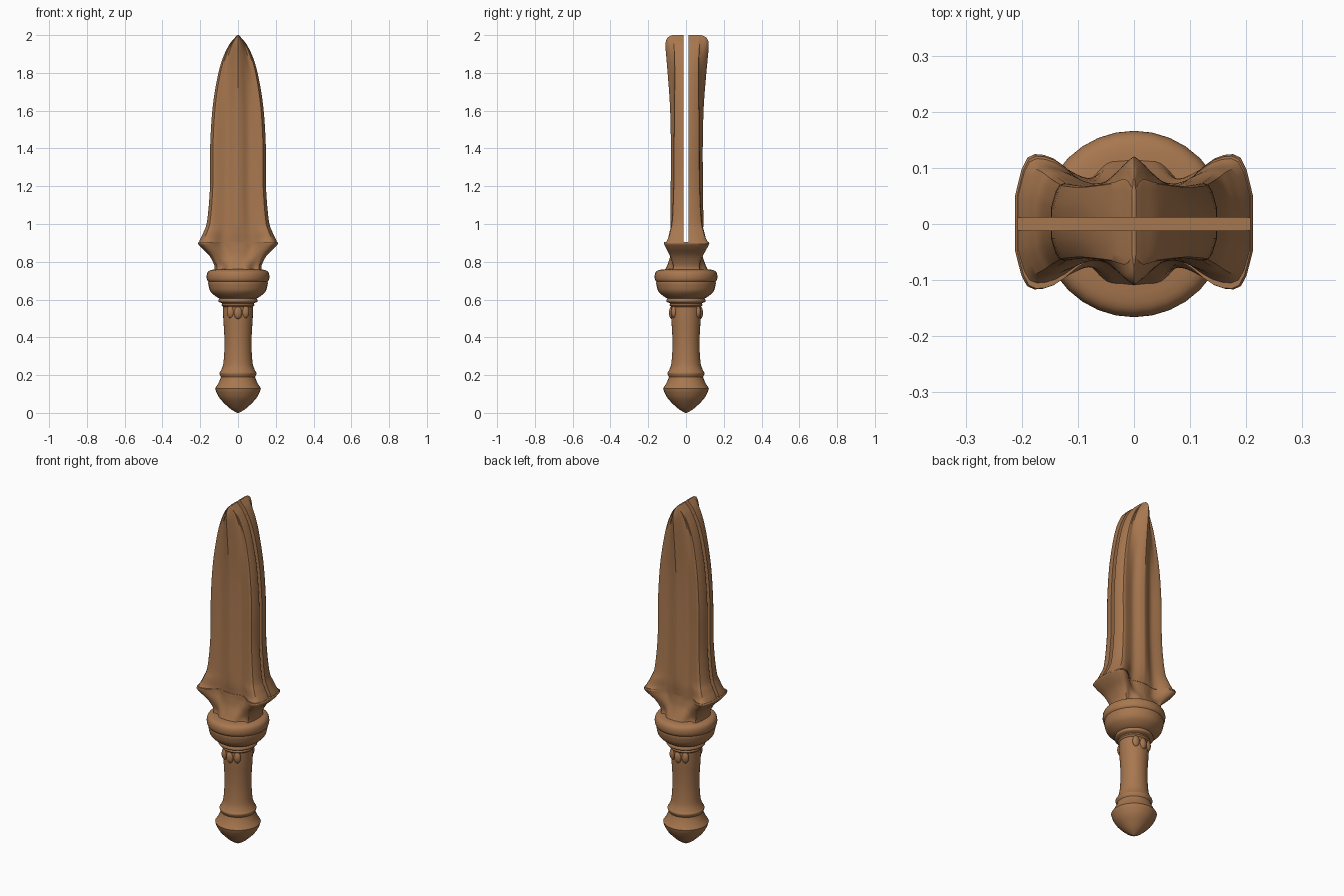
import bpy, bmesh, math

cube = bpy.data.objects.get("Cube")
if cube:
    bpy.data.objects.remove(cube)

bronze = bpy.data.materials.new("warm bronze")
bronze.use_nodes = True
bronze.diffuse_color = (0.39, 0.185, 0.078, 1)
bronze.node_tree.nodes["Principled BSDF"].inputs["Base Color"].default_value = bronze.diffuse_color


def finish(name, bm, angle=35):
    bmesh.ops.recalc_face_normals(bm, faces=bm.faces)
    mesh = bpy.data.meshes.new(name)
    bm.to_mesh(mesh)
    bm.free()
    mesh.materials.append(bronze)
    obj = bpy.data.objects.new(name, mesh)
    bpy.context.collection.objects.link(obj)
    bpy.ops.object.select_all(action="DESELECT")
    obj.select_set(True)
    bpy.context.view_layer.objects.active = obj
    bpy.ops.object.shade_smooth_by_angle(angle=math.radians(angle))
    return obj


def smooth_rows(rows, steps):
    """Catmull-Rom interpolation between rows of numbers."""
    out = []
    for i in range(len(rows) - 1):
        a, b, c, d = (rows[max(0, min(len(rows) - 1, i + k))] for k in (-1, 0, 1, 2))
        for s in range(steps):
            t = s / steps
            out.append([q + t / 2 * (r - p + t * (2 * p - 5 * q + 4 * r - u + t * (3 * (q - r) + u - p)))
                        for p, q, r, u in zip(a, b, c, d)])
    return out + [list(rows[-1])]


def loft(name, rings, angle=35):
    bm = bmesh.new()
    loops = [[bm.verts.new(p) for p in ring] for ring in rings]
    n = len(loops[0])
    for low, high in zip(loops, loops[1:]):
        for i in range(n):
            j = (i + 1) % n
            bm.faces.new((low[i], low[j], high[j], high[i]))
    bm.faces.new(loops[0][::-1])
    bm.faces.new(loops[-1])
    return finish(name, bm, angle)


def lathe(name, profile, sides=32):
    rings = [[(r * math.cos(k * math.tau / sides), r * math.sin(k * math.tau / sides), z)
              for k in range(sides)] for r, z in profile]
    return loft(name, rings, 40)


def outline(w, ridge, valley, rim, edge):
    """Outer curve of one half section, from right edge to left edge."""
    side = smooth_rows([(w, edge), (w * 0.9, rim), (w * 0.68, rim * 0.97 + valley * 0.03),
                        (w * 0.4, valley), (w * 0.16, ridge * 0.7 + valley * 0.3), (0, ridge)], 3)
    return side + [(-x, y) for x, y in side[-2::-1]]


# Pommel and grip
lathe("pommel", smooth_rows([(0.004, 0), (0.045, 0.025), (0.095, 0.075), (0.117, 0.115)], 4)
      + smooth_rows([(0.121, 0.13), (0.105, 0.155), (0.092, 0.185), (0.09, 0.2)], 3))
lathe("grip", smooth_rows([(0.09, 0.19), (0.098, 0.21), (0.09, 0.225), (0.078, 0.26), (0.072, 0.34),
                           (0.073, 0.42), (0.078, 0.5), (0.08, 0.58)], 4))

# Collar and rounded bowl beneath the guard
lathe("collar", smooth_rows([(0.078, 0.56), (0.088, 0.57), (0.084, 0.58), (0.102, 0.588),
                             (0.102, 0.6), (0.093, 0.612)], 3))
lathe("bowl", smooth_rows([(0.09, 0.603), (0.118, 0.617), (0.147, 0.645), (0.158, 0.685)], 4)
      + smooth_rows([(0.157, 0.695), (0.164, 0.705), (0.166, 0.725), (0.16, 0.745),
                     (0.14, 0.757), (0.09, 0.762)], 3))

# Drooping scallops on the front and back of the collar
for name, sign in (("front", -1), ("back", 1)):
    for label, a, z in (("right", -0.55, 0.535), ("middle", 0, 0.53), ("left", 0.55, 0.535)):
        bm = bmesh.new()
        bmesh.ops.create_uvsphere(bm, u_segments=14, v_segments=8, radius=1)
        for v in bm.verts:
            v.co = (v.co.x * 0.022 + 0.073 * math.sin(a),
                    v.co.y * 0.016 + sign * 0.074 * math.cos(a), v.co.z * 0.034 + z)
        finish(f"{name}_{label}_scallop", bm, 60)

# Flared guard: z, half width, ridge, valley, rim, edge
guard = smooth_rows([(0.75, 0.125, 0.12, 0.11, 0.075, 0.025), (0.78, 0.125, 0.105, 0.1, 0.07, 0.025),
                     (0.83, 0.15, 0.088, 0.078, 0.085, 0.035), (0.87, 0.19, 0.082, 0.07, 0.105, 0.045),
                     (0.895, 0.211, 0.08, 0.07, 0.116, 0.05), (0.905, 0.208, 0.08, 0.07, 0.115, 0.05)], 4)
rings = []
for z, *shape in guard:
    half = outline(*shape)
    rings.append([(x, y, z) for x, y in half] + [(x, -y * 0.95, z) for x, y in half[::-1]])
loft("guard", rings, 40)

# Twin blade halves separated by a narrow slit
gap = 0.012
blade = smooth_rows([(0.895, 0.211, 0.08, 0.07, 0.116, 0.05), (0.92, 0.2, 0.083, 0.07, 0.1, 0.045),
                     (0.96, 0.181, 0.088, 0.07, 0.09, 0.04), (1.02, 0.163, 0.09, 0.068, 0.078, 0.035),
                     (1.2, 0.148, 0.088, 0.064, 0.07, 0.03), (1.42, 0.147, 0.087, 0.062, 0.068, 0.028),
                     (1.62, 0.134, 0.092, 0.066, 0.066, 0.028), (1.78, 0.108, 0.104, 0.078, 0.064, 0.028),
                     (1.88, 0.08, 0.113, 0.09, 0.066, 0.028), (1.95, 0.046, 0.118, 0.1, 0.07, 0.026),
                     (1.985, 0.018, 0.107, 0.095, 0.075, 0.026), (2.0, 0.004, 0.08, 0.075, 0.06, 0.03)], 5)
for name, sign, depth in (("front_blade", -1, 0.92), ("back_blade", 1, 1.02)):
    rings = []
    for z, w, *shape in blade:
        half = outline(w, *shape)
        inner = [(-w, gap), (w, gap)]
        rings.append([(x, sign * y * (depth if y > gap else 1), z) for x, y in half + inner])
    loft(name, rings, 35)
